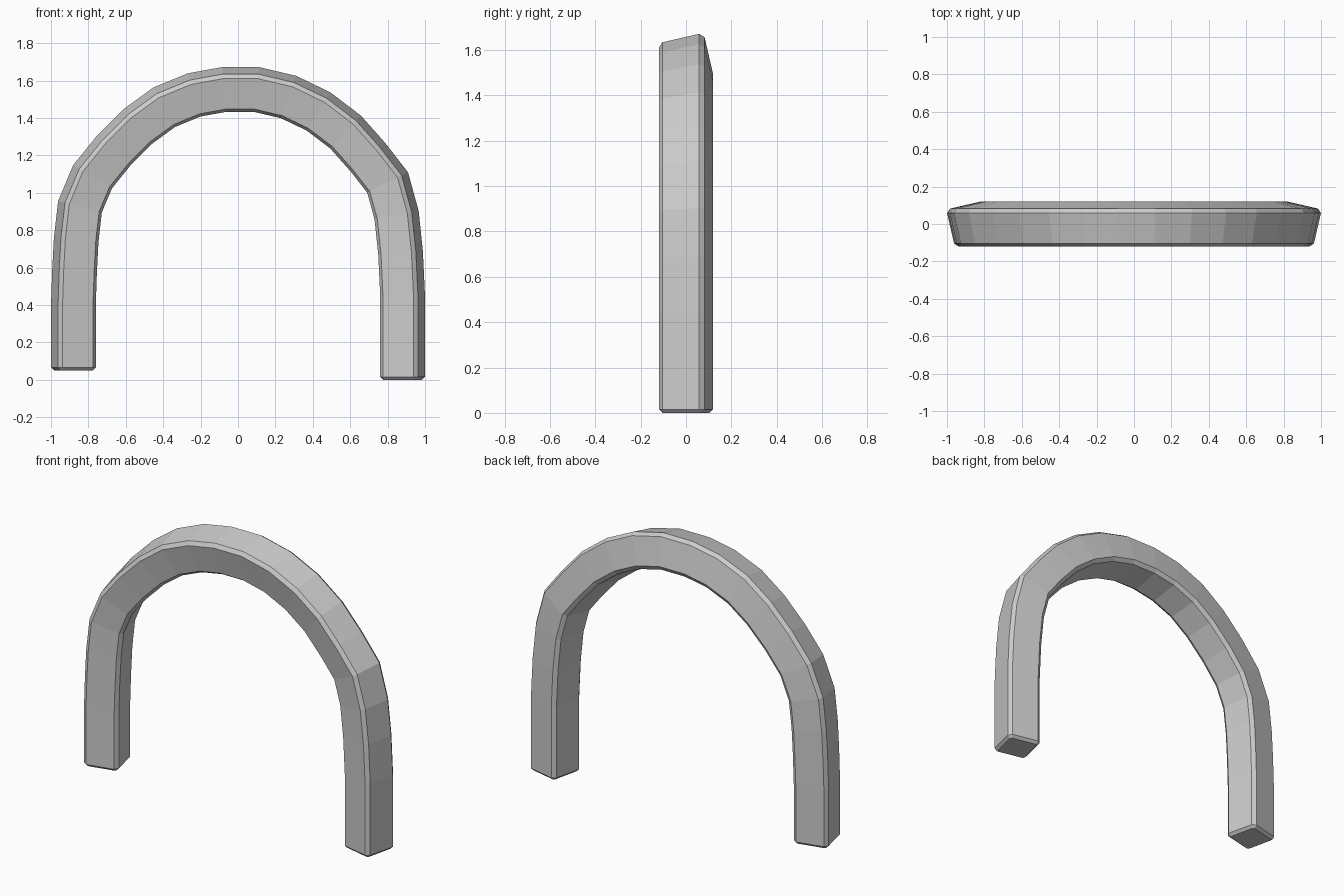
import bpy, bmesh, math
from mathutils import Vector

if "Cube" in bpy.data.objects:
    bpy.data.objects.remove(bpy.data.objects["Cube"])

# Centre line of the arch in the x-z plane, left foot to right foot
PATH = [(-.88, .05), (-.88, .40), (-.874, .58), (-.865, .75), (-.845, .925), (-.778, 1.085),
        (-.665, 1.225), (-.535, 1.355), (-.395, 1.457), (-.235, 1.523), (-.075, 1.552),
        (.10, 1.552), (.27, 1.512), (.43, 1.435), (.575, 1.325), (.695, 1.19),
        (.80, 1.055), (.848, .88), (.869, .68), (.88, .45), (.88, 0)]
HALF, BEVEL, ROLL = .1035, .02, math.radians(13)


def section(h, b):
    """Chamfered square rolled about the path; (outward, y) pairs."""
    pts = [(h, -h + b), (h, h - b), (h - b, h), (-h + b, h),
           (-h, h - b), (-h, -h + b), (-h + b, -h), (h - b, -h)]
    c, s = math.cos(ROLL), math.sin(ROLL)
    return [(u * c + v * s, v * c - u * s) for u, v in pts]


def add_ring(bm, centre, normal, profile):
    return [bm.verts.new((centre.x + normal.x * u, y, centre.y + normal.y * u))
            for u, y in profile]


bm = bmesh.new()
pts = [Vector(p) for p in PATH]
full, small = section(HALF, BEVEL), section(HALF - .016, .008)
rings = []
for i, p in enumerate(pts):
    d0 = (p - pts[i - 1]).normalized() if i else None
    d1 = (pts[i + 1] - p).normalized() if i < len(pts) - 1 else None
    a, b = d0 or d1, d1 or d0
    t = (a + b).normalized()
    n = Vector((-t.y, t.x)) / t.dot(a)      # mitred outward direction
    if i == 0:                              # chamfered left foot
        rings += [add_ring(bm, p, n, small), add_ring(bm, p + t * .016, n, full)]
    elif i == len(pts) - 1:                 # chamfered right foot
        rings += [add_ring(bm, p - t * .016, n, full), add_ring(bm, p, n, small)]
    else:
        rings.append(add_ring(bm, p, n, full))

# Skin the rings and cap the feet
for r, q in zip(rings, rings[1:]):
    for k in range(8):
        j = (k + 1) % 8
        bm.faces.new((r[k], r[j], q[j], q[k]))
bm.faces.new(rings[0])
bm.faces.new(rings[-1])
bmesh.ops.recalc_face_normals(bm, faces=bm.faces)

mesh = bpy.data.meshes.new("arch")
bm.to_mesh(mesh)
bm.free()
bpy.context.collection.objects.link(bpy.data.objects.new("arch", mesh))
